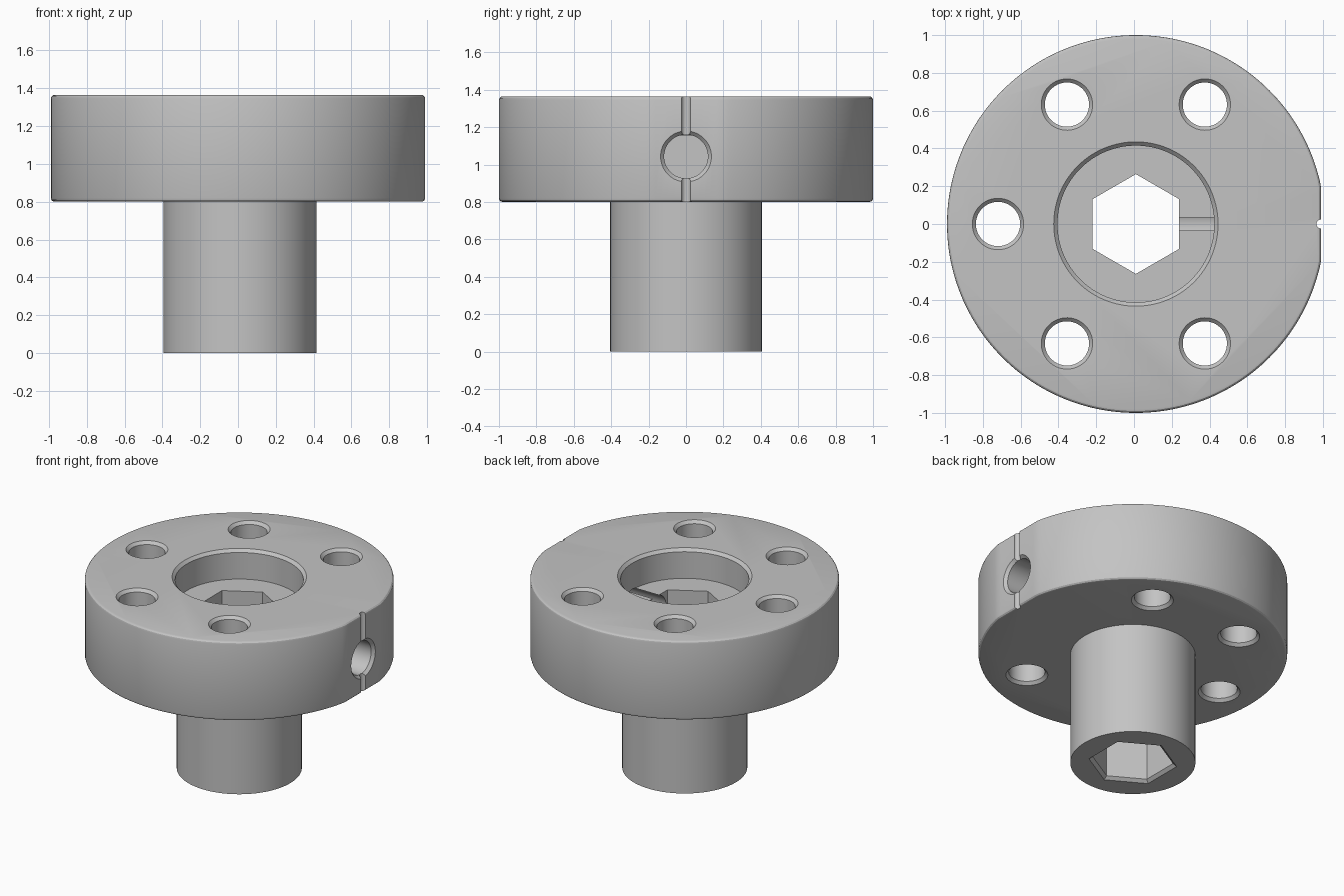
import bpy, bmesh, math
from mathutils import Matrix

default = bpy.data.objects.get("Cube")
if default:
    bpy.data.objects.remove(default, do_unlink=True)

AXIS_X = 0.01                  # the hub axis sits slightly off centre because of the flat
BOTTOM, TOP = 0.80, 1.365      # flange heights
FLOOR = 1.155                  # counterbore floor
FLAT = 0.98                    # distance of the flat from the axis
SCREW_Z = 1.043
C = 0.02                       # chamfer size

steel = bpy.data.materials.new("grey_steel")
steel.use_nodes = True
steel.diffuse_color = (0.55, 0.55, 0.55, 1)
steel.node_tree.nodes["Principled BSDF"].inputs["Base Color"].default_value = (0.55, 0.55, 0.55, 1)


def turned(name, profile, sides=64, place=Matrix(), flat=None):
    """Closed solid with rings of (radius, height), optionally clipped by a flat at +x."""
    bm = bmesh.new()
    rings = []
    for r, z in profile:
        ring = []
        for i in range(sides):
            a = math.pi / 2 + math.tau * i / sides
            x = r * math.cos(a)
            if flat is not None:
                x = min(x, flat)
            ring.append(bm.verts.new((x, r * math.sin(a), z)))
        rings.append(ring)
    for low, high in zip(rings, rings[1:]):
        for i in range(sides):
            j = (i + 1) % sides
            bm.faces.new((low[i], low[j], high[j], high[i]))
    bm.faces.new(rings[0][::-1])
    bm.faces.new(rings[-1])
    bm.transform(Matrix.Translation((AXIS_X, 0, 0)) @ place)
    mesh = bpy.data.meshes.new(name)
    bm.to_mesh(mesh)
    bm.free()
    mesh.materials.append(steel)
    obj = bpy.data.objects.new(name, mesh)
    bpy.context.collection.objects.link(obj)
    return obj


def apply(obj, mod):
    bpy.ops.object.select_all(action='DESELECT')
    bpy.context.view_layer.objects.active = obj
    obj.select_set(True)
    bpy.ops.object.modifier_apply(modifier=mod.name)


def combine(obj, tool, operation='DIFFERENCE'):
    mod = obj.modifiers.new(operation, 'BOOLEAN')
    mod.operation = operation
    mod.solver = 'EXACT'
    mod.object = tool
    apply(obj, mod)
    bpy.data.objects.remove(tool, do_unlink=True)


# Flange with one flat and softly rounded rims
hub = turned("flanged_hub", [(1, BOTTOM), (1, TOP)], 192, flat=FLAT)
rim = hub.modifiers.new("rim", 'BEVEL')
rim.width = C
rim.segments = 3
rim.limit_method = 'ANGLE'
rim.angle_limit = math.radians(40)
apply(hub, rim)

# Shaft
combine(hub, turned("shaft", [(0.405, 0), (0.405, BOTTOM + 0.1)], 128), 'UNION')

# Counterbore with chamfered mouth
combine(hub, turned("counterbore_cutter", [
    (0.415, FLOOR), (0.415, TOP - C), (0.435, TOP), (0.455, TOP + C)], 128))

# Hexagonal bore, chamfered at the lower end
combine(hub, turned("hex_cutter", [
    (0.312, -C), (0.264, C), (0.264, FLOOR + 0.05)], 6))

# Five bolt holes, chamfered at both ends
for k in range(1, 6):
    place = Matrix.Rotation(k * math.pi / 3, 4, 'Z') @ Matrix.Translation((0.73, 0, 0))
    combine(hub, turned("bolt_hole_cutter", [
        (0.155, BOTTOM - C), (0.117, BOTTOM + C), (0.117, TOP - C), (0.155, TOP + C)], 64, place))

# Radial screw hole from the flat into the hexagonal bore
sideways = Matrix.Translation((0, 0, SCREW_Z)) @ Matrix.Rotation(math.pi / 2, 4, 'Y')
combine(hub, turned("screw_hole_cutter", [
    (0.117, 0.1), (0.117, FLAT - C), (0.155, FLAT + C)], 64, sideways))

# Round marker groove down the flat
groove = Matrix.Translation((FLAT, 0, 0))
combine(hub, turned("groove_cutter", [
    (0.024, BOTTOM - 0.1), (0.024, TOP + 0.1)], 24, groove))

bpy.ops.object.select_all(action='DESELECT')
hub.select_set(True)
bpy.context.view_layer.objects.active = hub
bpy.ops.object.shade_smooth_by_angle(angle=math.radians(25))
